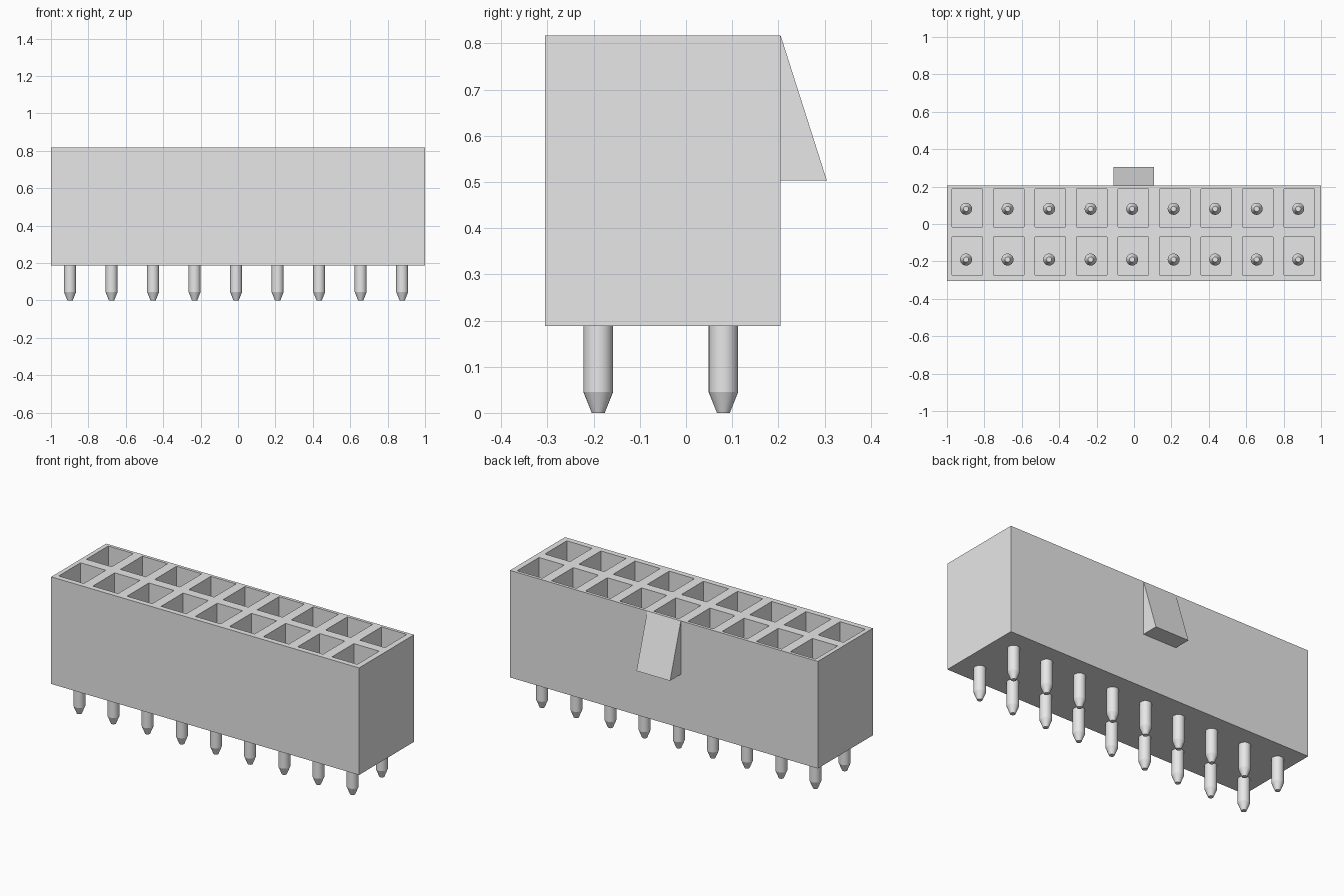
import bpy, bmesh, math

if "Cube" in bpy.data.objects:
    bpy.data.objects.remove(bpy.data.objects["Cube"])

grey = bpy.data.materials.new("light_grey")
grey.use_nodes = True
COLOR = (0.8, 0.8, 0.8, 1)
grey.diffuse_color = COLOR
grey.node_tree.nodes["Principled BSDF"].inputs["Base Color"].default_value = COLOR

COLS, PITCH = 9, 0.222
BOTTOM, TOP, FLOOR = 0.188, 0.817, 0.26
Y_FRONT, Y_BACK = -0.305, 0.205


def make_object(name, bm):
    bmesh.ops.recalc_face_normals(bm, faces=bm.faces)
    mesh = bpy.data.meshes.new(name)
    bm.to_mesh(mesh)
    bm.free()
    mesh.materials.append(grey)
    obj = bpy.data.objects.new(name, mesh)
    bpy.context.collection.objects.link(obj)
    return obj


# Housing: a top grid whose odd cells become pockets
xs = [-1.0]
for i in range(COLS):
    centre = -0.004 + (i - (COLS - 1) / 2) * PITCH
    xs += [centre - 0.082, centre + 0.082]
xs.append(1.0)
ys = [Y_FRONT, -0.273, -0.07, -0.016, 0.187, Y_BACK]

bm = bmesh.new()
grid = [[bm.verts.new((x, y, TOP)) for y in ys] for x in xs]
pockets = []
for i in range(len(xs) - 1):
    for j in range(len(ys) - 1):
        face = bm.faces.new((grid[i][j], grid[i + 1][j],
                             grid[i + 1][j + 1], grid[i][j + 1]))
        if i % 2 and j % 2:
            pockets.append(face)

# Outer walls and underside
rim = [e for e in bm.edges if e.is_boundary]
walls = bmesh.ops.extrude_edge_only(bm, edges=rim)["geom"]
for v in walls:
    if isinstance(v, bmesh.types.BMVert):
        v.co.z = BOTTOM
bmesh.ops.contextual_create(bm, geom=[e for e in bm.edges if e.is_boundary])

# Pocket walls and floors
sunk = bmesh.ops.extrude_discrete_faces(bm, faces=pockets)["faces"]
for floor in sunk:
    rim_verts = list(floor.verts)
    top_verts = [bm.verts.new(v.co) for v in rim_verts]
    for v in rim_verts:
        v.co.z = FLOOR
bmesh.ops.remove_doubles(bm, verts=bm.verts, dist=1e-5)
bmesh.ops.delete(bm, geom=[v for v in bm.verts if not v.link_faces], context='VERTS')
make_object("housing", bm)

# Wedge-shaped latch on the back
bm = bmesh.new()
profile = [(Y_BACK, TOP), (Y_BACK, 0.503), (0.305, 0.503)]
side = bm.faces.new([bm.verts.new((-0.11, y, z)) for y, z in profile])
new = bmesh.ops.extrude_face_region(bm, geom=[side])["geom"]
bmesh.ops.translate(bm, vec=(0.218, 0, 0),
                    verts=[v for v in new if isinstance(v, bmesh.types.BMVert)])
make_object("latch", bm)

# Contact pins: tapered at both ends, sharing one mesh
PIN_TOP, SIDES = 0.62, 24
pin_profile = [(0.014, 0), (0.032, 0.045), (0.032, PIN_TOP - 0.045), (0.014, PIN_TOP)]
bm = bmesh.new()
rings = [[bm.verts.new((r * math.cos(2 * math.pi * k / SIDES),
                        r * math.sin(2 * math.pi * k / SIDES), z))
          for k in range(SIDES)] for r, z in pin_profile]
for low, high in zip(rings, rings[1:]):
    for k in range(SIDES):
        n = (k + 1) % SIDES
        bm.faces.new((low[k], low[n], high[n], high[k]))
bm.faces.new(rings[0])
bm.faces.new(rings[-1])
pin = make_object("pin", bm)
bpy.ops.object.select_all(action='DESELECT')
pin.select_set(True)
bpy.context.view_layer.objects.active = pin
bpy.ops.object.shade_smooth_by_angle(angle=math.radians(20))

for row, y in (("front", -0.19), ("back", 0.081)):
    for i in range(COLS):
        copy = pin.copy()
        copy.name = f"{row}_pin_{i + 1}"
        copy.location = (-0.01 + (i - (COLS - 1) / 2) * PITCH, y, 0)
        bpy.context.collection.objects.link(copy)
bpy.data.objects.remove(pin)
